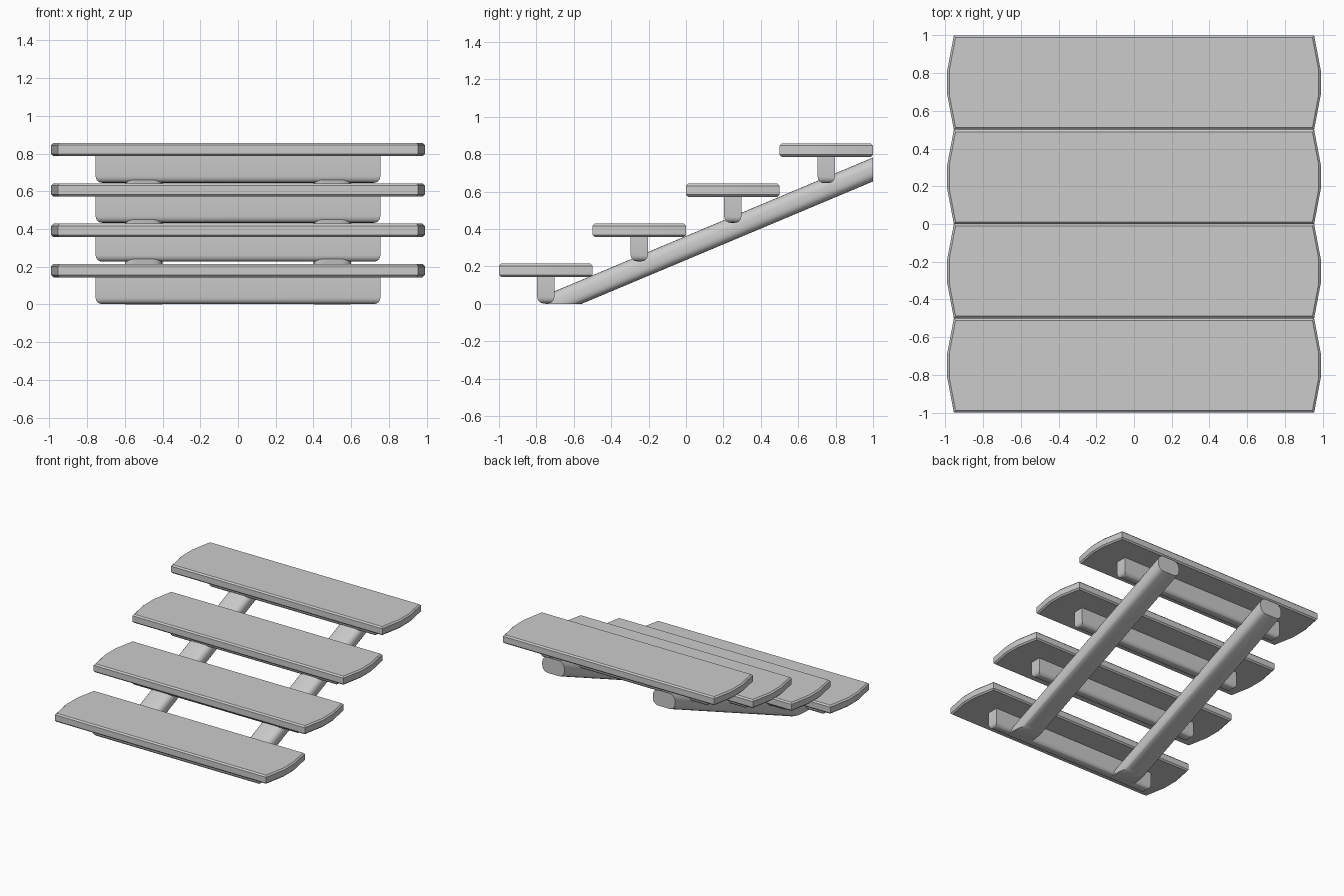
import bpy, bmesh, math
from mathutils import Vector

if "Cube" in bpy.data.objects:
    bpy.data.objects.remove(bpy.data.objects["Cube"])


def finish(bm, name, angle):
    bmesh.ops.recalc_face_normals(bm, faces=bm.faces[:])
    me = bpy.data.meshes.new(name)
    bm.to_mesh(me)
    bm.free()
    ob = bpy.data.objects.new(name, me)
    bpy.context.collection.objects.link(ob)
    bpy.ops.object.select_all(action='DESELECT')
    ob.select_set(True)
    bpy.context.view_layer.objects.active = ob
    bpy.ops.object.shade_smooth_by_angle(angle=math.radians(angle))
    return ob


def prism(points, shift):
    """Closed solid made by sliding a 3D outline along a vector."""
    bm = bmesh.new()
    face = bm.faces.new([bm.verts.new(p) for p in points])
    out = bmesh.ops.extrude_face_region(bm, geom=[face], use_keep_orig=True)
    verts = [g for g in out["geom"] if isinstance(g, bmesh.types.BMVert)]
    bmesh.ops.translate(bm, verts=verts, vec=shift)
    bmesh.ops.recalc_face_normals(bm, faces=bm.faces[:])
    return bm


def tread(i, y, z):
    # plank with bowed ends and eased edges
    half = [(0.955, -0.25), (0.99, -0.065), (0.99, 0.065), (0.955, 0.25)]
    outline = half + [(-a, -b) for a, b in half]
    bm = prism([(a, y + b, z) for a, b in outline], Vector((0, 0, 0.07)))
    rims = [e for e in bm.edges if abs(e.verts[0].co.z - e.verts[1].co.z) < 1e-4]
    bmesh.ops.bevel(bm, geom=rims, offset=0.011, segments=1, affect='EDGES')
    finish(bm, f"tread_{i}", 20)


def support(i, y, bottom, top):
    # cross bar below a tread, rounded along its underside
    bm = prism([(sx * 0.755, y + sy * 0.046, bottom)
                for sx, sy in ((-1, -1), (1, -1), (1, 1), (-1, 1))],
               Vector((0, 0, top - bottom)))
    low = [e for e in bm.edges if all(v.co.z < bottom + 1e-4 for v in e.verts)]
    bmesh.ops.bevel(bm, geom=low, offset=0.034, segments=4, profile=0.5, affect='EDGES')
    finish(bm, f"tread_support_{i}", 40)


def stringer(name, x):
    # sloping beam of rounded section, cut flat at the ground
    w, h, r, n = 0.1, 0.064, 0.05, 5
    section = []
    for k, (sx, sz) in enumerate(((1, 1), (-1, 1), (-1, -1), (1, -1))):
        for j in range(n + 1):
            a = math.pi / 2 * (k + j / n)
            section.append((x + sx * (w - r) + r * math.cos(a), 1.0,
                            0.718 + sz * (h - r) + r * math.sin(a)))
    bm = prism(section, Vector((0, -1.75, -1.75 * 0.42)))
    cut = bmesh.ops.bisect_plane(bm, geom=bm.verts[:] + bm.edges[:] + bm.faces[:],
                                 plane_co=(0, 0, 0), plane_no=(0, 0, -1), clear_outer=True)
    edges = [g for g in cut["geom_cut"] if isinstance(g, bmesh.types.BMEdge)]
    bmesh.ops.holes_fill(bm, edges=edges, sides=0)
    finish(bm, name, 35)


bottoms = [0.002, 0.227, 0.433, 0.645]
for i in range(4):
    y, z = -0.75 + 0.5 * i, 0.144 + 0.214 * i
    tread(i + 1, y, z)
    support(i + 1, y, bottoms[i], z + 0.002)

stringer("left_stringer", -0.5)
stringer("right_stringer", 0.5)
